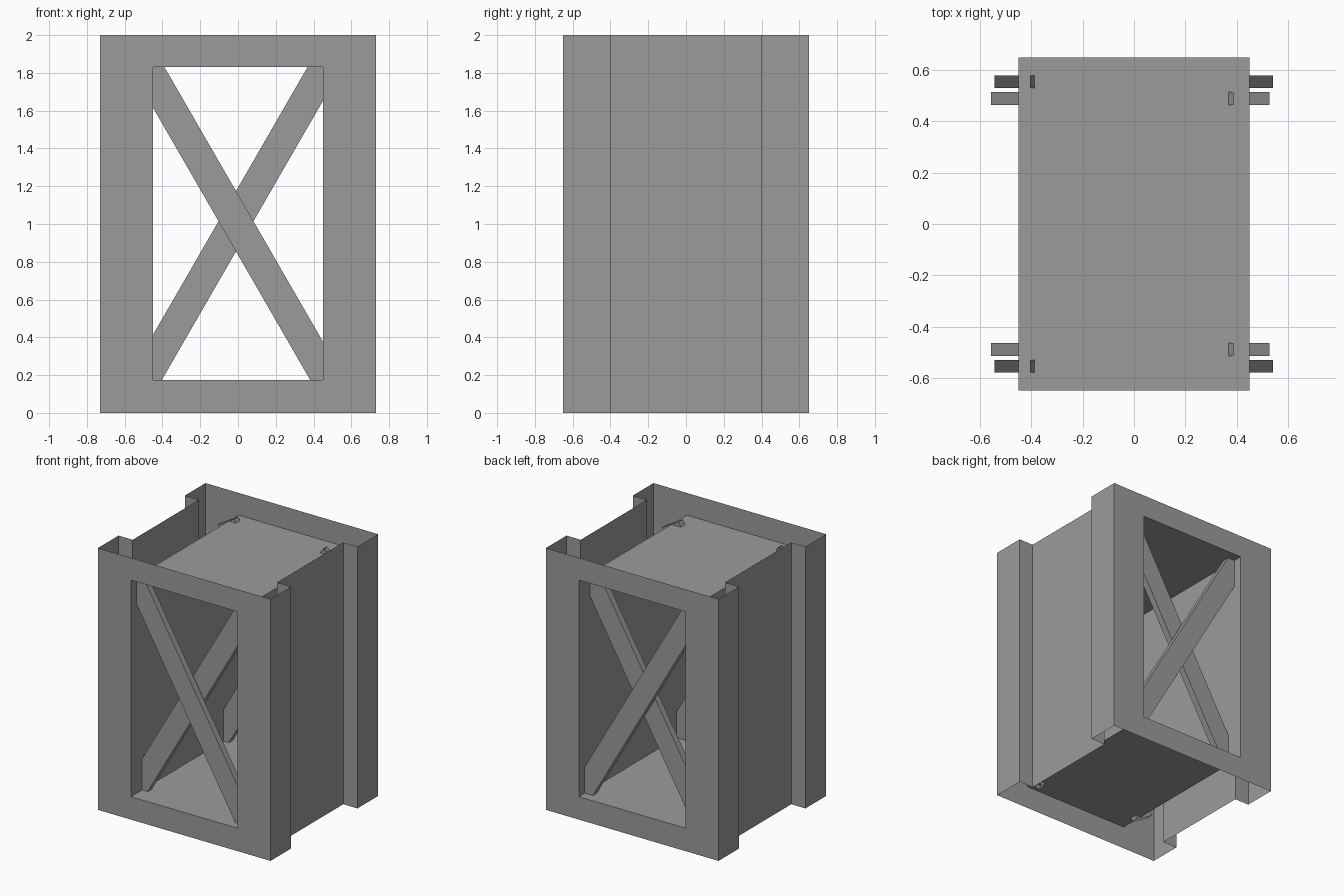
import bpy, bmesh
from math import radians
from mathutils import Matrix

if "Cube" in bpy.data.objects:
    bpy.data.objects.remove(bpy.data.objects["Cube"])

W, D, H = 0.73, 0.65, 2.0          # outer half width, half depth, height
OW, Z0, Z1 = 0.45, 0.175, 1.83     # opening half width, bottom, top

grey = bpy.data.materials.new("dark_grey")
grey.diffuse_color = (0.33, 0.33, 0.33, 1)
grey.use_nodes = True
grey.node_tree.nodes["Principled BSDF"].inputs["Base Color"].default_value = grey.diffuse_color


def make_object(name, bm):
    me = bpy.data.meshes.new(name)
    bm.to_mesh(me)
    bm.free()
    me.materials.append(grey)
    ob = bpy.data.objects.new(name, me)
    bpy.context.collection.objects.link(ob)
    return ob


def bridge(name, a, b, closed):
    """Sheet of quads between two matching point rows."""
    bm = bmesh.new()
    va = [bm.verts.new(p) for p in a]
    vb = [bm.verts.new(p) for p in b]
    n = len(a)
    for i in range(n if closed else n - 1):
        j = (i + 1) % n
        bm.faces.new((va[i], va[j], vb[j], vb[i]))
    return make_object(name, bm)


def rect(hw, z0, z1, y):
    return [(-hw, y, z0), (hw, y, z0), (hw, y, z1), (-hw, y, z1)]


# Front and back frames: thin rectangular sheets around the opening
for s, side in ((-1, "front"), (1, "back")):
    outer, inner = rect(W, 0, H, s * D), rect(OW, Z0, Z1, s * D)
    if s > 0:
        outer.reverse()
        inner.reverse()
    bridge(side + "_frame", outer, inner, True)

# Tunnel lining running from the front opening to the back one
bridge("inner_tunnel", rect(OW, Z0, Z1, D), rect(OW, Z0, Z1, -D), True)

# Side walls: folded sheets with a recessed centre panel
profile = [(W, -D), (W, -0.4), (0.61, -0.4), (0.61, 0.4), (W, 0.4), (W, D)]
for s, side in ((1, "right"), (-1, "left")):
    row = [(s * x, s * y) for x, y in profile]
    bridge(side + "_wall", [(x, y, 0) for x, y in row],
           [(x, y, H) for x, y in row], False)

# Crossed braces behind each opening: open-ended tubes poking through the lining
braces = (("outer", -0.001, 0.998, 0.555, 60), ("inner", -0.015, 1.007, 0.49, -60))
for s, side in ((-1, "front"), (1, "back")):
    for label, x, z, y, angle in braces:
        bm = bmesh.new()
        bmesh.ops.create_cube(bm, size=1)
        ends = [f for f in bm.faces if abs(f.normal.x) > 0.9]
        bmesh.ops.delete(bm, geom=ends, context='FACES_ONLY')
        bmesh.ops.transform(bm, verts=bm.verts, matrix=Matrix.Translation((x, s * y, z))
                            @ Matrix.Rotation(radians(angle), 4, 'Y')
                            @ Matrix.Diagonal((1.893, 0.05, 0.16, 1)))
        make_object(f"{side}_{label}_brace", bm)
